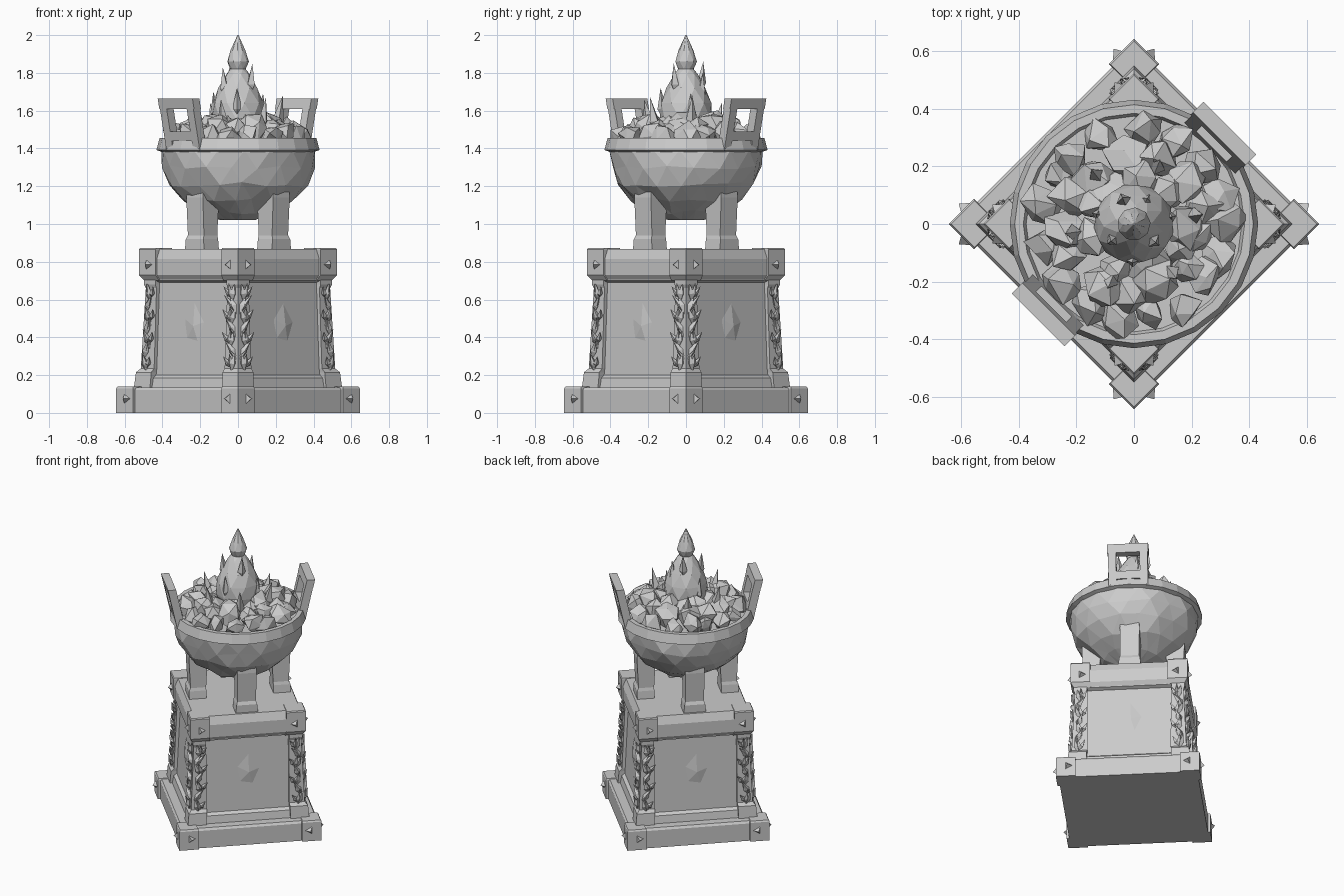
import bpy, bmesh, random
from math import pi, cos, sin, tau
from mathutils import Matrix, Vector

random.seed(7)
if "Cube" in bpy.data.objects:
    bpy.data.objects.remove(bpy.data.objects["Cube"])

stone = bpy.data.materials.new("grey_stone")
stone.use_nodes = True
GREY = (0.6, 0.6, 0.6, 1)
stone.diffuse_color = GREY
stone.node_tree.nodes["Principled BSDF"].inputs["Base Color"].default_value = GREY


def finish(name, bm, copies=1):
    """Repeat around z, turn so that corners lie on the axes, make the object."""
    source = bm.verts[:] + bm.edges[:] + bm.faces[:]
    for k in range(1, copies):
        new = bmesh.ops.duplicate(bm, geom=source)["geom"]
        verts = [g for g in new if isinstance(g, bmesh.types.BMVert)]
        bmesh.ops.rotate(bm, verts=verts, matrix=Matrix.Rotation(tau * k / copies, 3, 'Z'))
    bmesh.ops.rotate(bm, verts=bm.verts, matrix=Matrix.Rotation(pi / 4, 3, 'Z'))
    bmesh.ops.recalc_face_normals(bm, faces=bm.faces)
    mesh = bpy.data.meshes.new(name)
    bm.to_mesh(mesh)
    bm.free()
    mesh.materials.append(stone)
    obj = bpy.data.objects.new(name, mesh)
    bpy.context.collection.objects.link(obj)
    return obj


def loft(bm, rings, cap=True):
    """Skin rings of points, closing both ends."""
    loops = [[bm.verts.new(p) for p in ring] for ring in rings]
    n = len(loops[0])
    for a, b in zip(loops, loops[1:]):
        for i in range(n):
            j = (i + 1) % n
            bm.faces.new((a[i], a[j], b[j], b[i]))
    if cap:
        bm.faces.new(loops[0][::-1])
        bm.faces.new(loops[-1])


def rect(x0, x1, y0, y1, z):
    return [(x0, y0, z), (x1, y0, z), (x1, y1, z), (x0, y1, z)]


def square(h, z):
    return rect(-h, h, -h, h, z)


def corner(h, s, z):
    return rect(h - s, h, h - s, h, z)


def circle(r, z, n, turn=0):
    return [(r * cos(turn + tau * i / n), r * sin(turn + tau * i / n), z) for i in range(n)]


def shard(bm, p, q, r, sides=4, belly=0.35):
    """Pointed sliver from p to q."""
    p, q = Vector(p), Vector(q)
    turn = (q - p).to_track_quat('Z', 'Y').to_matrix()
    ring = [bm.verts.new(p.lerp(q, belly) + turn @ Vector(c)) for c in circle(r, 0, sides)]
    a, b = bm.verts.new(p), bm.verts.new(q)
    for i in range(sides):
        j = (i + 1) % sides
        bm.faces.new((ring[i], ring[j], b))
        bm.faces.new((ring[j], ring[i], a))


# Pedestal core: base, plinth, sloping body, top slab
bm = bmesh.new()
loft(bm, [square(0.44, 0), square(0.44, 0.12), square(0.43, 0.135)])
finish("base_slab", bm)
bm = bmesh.new()
loft(bm, [square(0.375, 0.13), square(0.365, 0.185), square(0.345, 0.2),
          square(0.322, 0.69), square(0.345, 0.7), square(0.345, 0.74)])
finish("pedestal_body", bm)
bm = bmesh.new()
loft(bm, [square(0.345, 0.705), square(0.362, 0.73), square(0.362, 0.815), square(0.34, 0.868)])
finish("top_slab", bm)

# Corner blocks, and pillars between them
bm = bmesh.new()
loft(bm, [corner(0.456, 0.125, 0), corner(0.456, 0.125, 0.13), corner(0.45, 0.115, 0.14)])
finish("base_corner_blocks", bm, 4)
bm = bmesh.new()
loft(bm, [corner(0.35, 0.11, 0.7), corner(0.371, 0.125, 0.73),
          corner(0.371, 0.125, 0.865), corner(0.366, 0.118, 0.872)])
finish("top_corner_blocks", bm, 4)
bm = bmesh.new()
loft(bm, [corner(0.39, 0.12, 0.13), corner(0.382, 0.115, 0.215), corner(0.364, 0.1, 0.235),
          corner(0.345, 0.08, 0.66), corner(0.352, 0.085, 0.68), corner(0.352, 0.085, 0.73)])
finish("corner_pillars", bm, 4)

# Three-sided studs on both faces of each corner block
bm = bmesh.new()
for h, a, z in ((0.456, 0.075, 0.075), (0.371, 0.07, 0.785)):
    for flip in (False, True):
        pts = [(h - 0.005, h - a + 0.034 * cos(t), z + 0.034 * sin(t))
               for t in (pi, pi + tau / 3, pi - tau / 3)]
        pts.append((h + 0.025, h - a, z))
        v = [bm.verts.new((y, x, zz) if flip else (x, y, zz)) for x, y, zz in pts]
        for f in ((0, 1, 2), (0, 1, 3), (1, 2, 3), (2, 0, 3)):
            bm.faces.new([v[i] for i in f])
finish("corner_studs", bm, 4)

# Thorny vine climbing both faces of each pillar
bm = bmesh.new()
vine = [(0.05, 0.23), (0.015, 0.30), (0.06, 0.36), (0.02, 0.42),
        (0.055, 0.48), (0.01, 0.54), (0.045, 0.60), (0.015, 0.67)]
for flip in (False, True):
    def on_face(a, z, out):
        h = 0.364 - 0.045 * (z - 0.235)
        p = (h + out, h - a, z)
        return (p[1], p[0], z) if flip else p
    for i, ((a, z), (b, w)) in enumerate(zip(vine, vine[1:])):
        shard(bm, on_face(a, z - 0.02, 0), on_face(b, w + 0.015, 0.012), 0.02, 4, 0.5)
        shard(bm, on_face(a, z, 0), on_face(0.085 - a, z + 0.085, 0.03), 0.016)
        if i % 2 == 0:
            shard(bm, on_face(a, z + 0.01, 0), on_face(a + 0.035, z + 0.07, 0.028), 0.016)
finish("pillar_vines", bm, 4)

# Shallow chipped boss in the middle of each panel
bm = bmesh.new()
rim = [bm.verts.new((0.332, r * cos(t) * 0.8, 0.45 + r * sin(t)))
       for r, t in ((0.1, 0.3), (0.13, 1.5), (0.09, 2.6), (0.11, 3.9), (0.12, 5.2))]
tip = bm.verts.new((0.346, 0.01, 0.46))
for i in range(5):
    bm.faces.new((rim[i], rim[(i + 1) % 5], tip))
bm.faces.new(rim[::-1])
finish("panel_bosses", bm, 4)

# Four legs, one over each pedestal face
bm = bmesh.new()
loft(bm, [rect(0.215, 0.325, -0.072, 0.072, 0.865), rect(0.215, 0.325, -0.066, 0.066, 0.92),
          rect(0.215, 0.315, -0.06, 0.06, 0.94), rect(0.205, 0.325, -0.062, 0.062, 1.14),
          rect(0.2, 0.32, -0.06, 0.06, 1.2)])
finish("bowl_legs", bm, 4)

# Faceted bowl with an uneven hammered surface
bm = bmesh.new()
profile = [(0.09, 1.02), (0.2, 1.06), (0.295, 1.125), (0.365, 1.21), (0.4, 1.3), (0.408, 1.39)]
loft(bm, [circle(r, z, 18, i % 2 * pi / 18) for i, (r, z) in enumerate(profile)])
for v in bm.verts:
    if 1.03 < v.co.z < 1.38:
        v.co += Vector([random.uniform(-0.012, 0.012) for _ in range(3)])
bmesh.ops.triangulate(bm, faces=[f for f in bm.faces if len(f.verts) == 4])
finish("bowl", bm)
bm = bmesh.new()
loft(bm, [circle(r, z, 24) for r, z in ((0.4, 1.38), (0.432, 1.392), (0.415, 1.455),
                                       (0.385, 1.455), (0.375, 1.43))])
finish("bowl_rim", bm)

# Two square handles leaning outwards
bm = bmesh.new()


def tilted(y0, y1, z0, z1):
    def lean(z):
        return 0.385 + 0.22 * (z - 1.39)
    t = 0.026
    loft(bm, [rect(lean(z) - t, lean(z) + t, y0, y1, z) for z in (z0, z1)])


for side in (-1, 1):
    y = sorted((side * 0.075, side * 0.125))
    tilted(y[0], y[1], 1.39, 1.66)
tilted(-0.13, 0.13, 1.61, 1.665)
tilted(-0.08, 0.08, 1.44, 1.49)
finish("handles", bm, 2)

# Heap of coals
bm = bmesh.new()
for count, r, z, size in ((17, 0.32, 1.465, 0.066), (13, 0.235, 1.5, 0.07), (9, 0.15, 1.51, 0.07)):
    for i in range(count):
        t = tau * (i + random.uniform(-0.25, 0.25)) / count
        rr = r + random.uniform(-0.02, 0.02)
        s = size * random.uniform(0.85, 1.2)
        place = Matrix.Translation((rr * cos(t), rr * sin(t), z + random.uniform(-0.015, 0.02)))
        place = place @ Matrix.Rotation(random.uniform(0, tau), 4, Vector((1, random.random(), 1)))
        new = bmesh.ops.create_icosphere(bm, subdivisions=1, radius=s, matrix=place)["verts"]
        for v in new:
            v.co += Vector([random.uniform(-0.017, 0.017) for _ in range(3)])
finish("coals", bm)

# Flame: faceted body, tall tip and small tongues
bm = bmesh.new()
flame = [(0.11, 1.45), (0.14, 1.56), (0.135, 1.64), (0.105, 1.72), (0.065, 1.79),
         (0.042, 1.82), (0.058, 1.86), (0.04, 1.92), (0.003, 2.0)]
loft(bm, [circle(r, z, 9, i % 2 * pi / 9) for i, (r, z) in enumerate(flame)])
bmesh.ops.triangulate(bm, faces=[f for f in bm.faces if len(f.verts) == 4])
for i, top in enumerate((1.86, 1.70, 1.83, 1.72, 1.85, 1.69, 1.80)):
    c, s = cos(tau * i / 7 + 1.2), sin(tau * i / 7 + 1.2)
    base = 0.085 if top > 1.75 else 0.12
    shard(bm, (base * c, base * s, top - 0.17), ((base + 0.015) * c, (base + 0.015) * s, top), 0.026)
for i in range(6):
    c, s = cos(tau * i / 6 + 0.4), sin(tau * i / 6 + 0.4)
    shard(bm, (0.2 * c, 0.2 * s, 1.48), (0.24 * c, 0.24 * s, 1.63 + 0.01 * i), 0.03)
finish("flame", bm)
